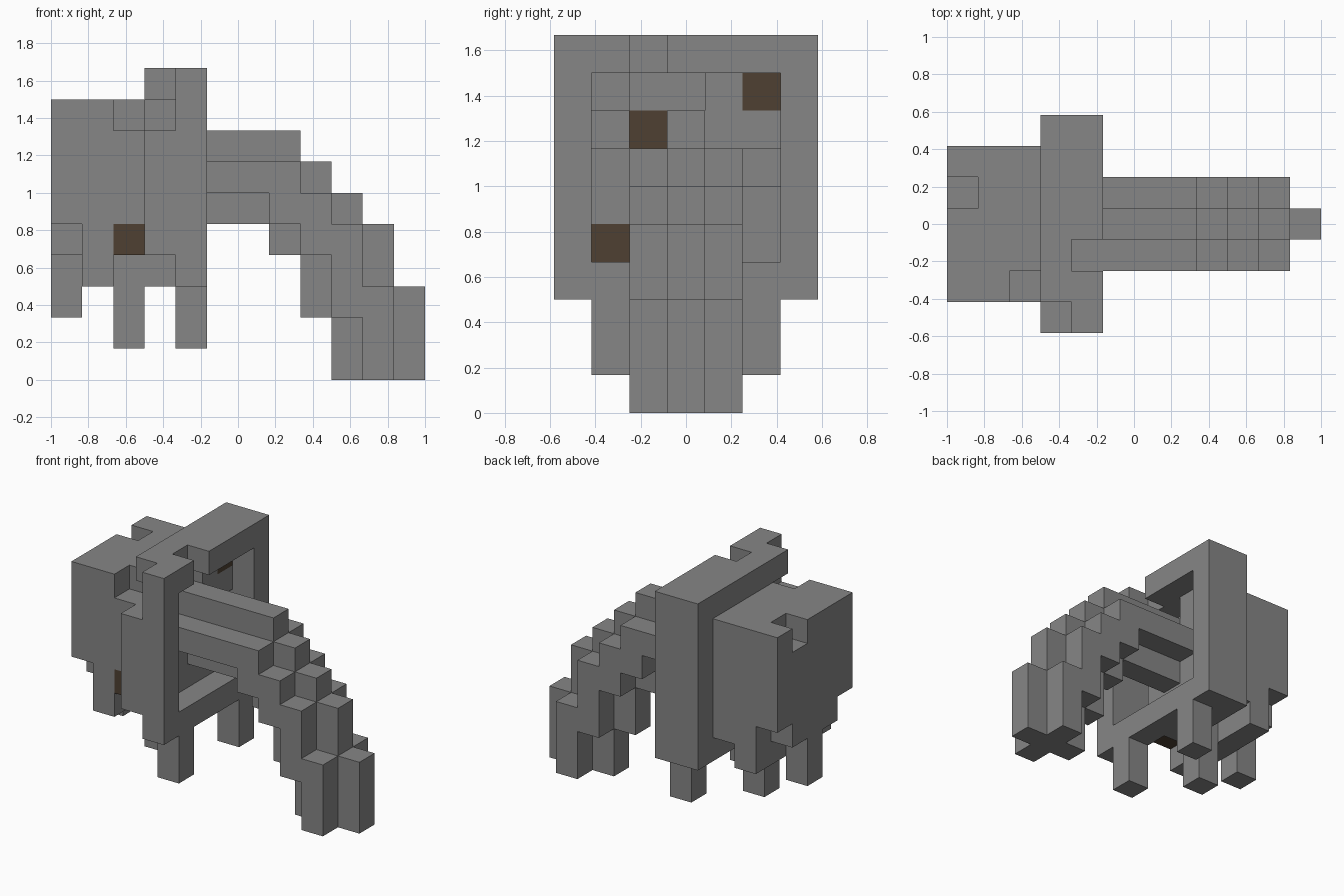
import bpy, bmesh
from mathutils import Vector

old = bpy.data.objects.get("Cube")
if old:
    bpy.data.objects.remove(old, do_unlink=True)

U = 1 / 6                            # size of one block
ORIGIN = Vector((-1, -3.5 * U, 0))   # corner of block (0, 0, 0)


def material(name, rgb):
    m = bpy.data.materials.new(name)
    m.use_nodes = True
    m.diffuse_color = (*rgb, 1)
    m.node_tree.nodes["Principled BSDF"].inputs["Base Color"].default_value = (*rgb, 1)
    return m


stone = material("stone_grey", (0.24, 0.24, 0.24))
earth = material("earth_brown", (0.077, 0.051, 0.032))


def box(x, y, z):
    """Blocks in inclusive ranges; a single number means one layer."""
    spans = [(r, r) if isinstance(r, int) else r for r in (x, y, z)]
    xs, ys, zs = [range(a, b + 1) for a, b in spans]
    return {(i, j, k) for i in xs for j in ys for k in zs}


# Body: a solid block with a stepped underside and chipped top corners
body = box((0, 2), (1, 5), (3, 8))
body -= box(2, 1, 8) | box(0, 4, 8) | box(2, (1, 5), 3)
for j, bottom in ((1, 5), (2, 4), (4, 4), (5, 5)):
    body -= box(0, j, (3, bottom - 1))

# Collar: a wide slab with a square opening on its +x side
collar = box((3, 4), (0, 6), (3, 9))
collar -= box(4, (1, 5), (4, 8))
collar -= box(3, 0, (8, 9)) | box(3, (0, 2), 3) | box(4, 2, 9)
# Pockets in the back of the opening
collar -= box(3, (1, 3), 8) | box(3, 2, 7) | box(3, 1, (4, 6)) | box(3, 5, 6)

# Brown blocks showing inside the opening
brown = box(3, 5, 8) | box(2, 2, 7) | box(2, 1, 4)
body -= brown
collar -= brown

# Trunk: a central ridge and two lower side ridges, arching to the ground
trunk = set()
for xs, low, high in (((4, 6), 5, 7), (7, 4, 7), (8, 2, 6), (9, 0, 5), (10, 0, 4), (11, 0, 2)):
    trunk |= box(xs, 3, (low, high))
for xs, low, high in (((4, 6), 6, 6), (7, 5, 6), (8, 4, 5), (9, 2, 4), (10, 0, 2)):
    for j in (2, 4):
        trunk |= box(xs, j, (low, high))

parts = {
    "body": (body, stone),
    "collar": (collar, stone),
    "inner_brown_blocks": (brown, earth),
    "trunk": (trunk, stone),
    "front_right_leg": (box(4, 1, (1, 2)), stone),
    "front_left_leg": (box(4, 5, (1, 2)), stone),
    "middle_leg": (box(2, 3, (1, 3)), stone),
    "tail_leg": (box(0, 3, 2), stone),
}
solid = set().union(*(cells for cells, _ in parts.values()))


def build(name, cells, mat):
    """Make one mesh from the exposed sides of a part's blocks."""
    bm = bmesh.new()
    for cell in sorted(cells):
        for axis in range(3):
            u, v = (axis + 1) % 3, (axis + 2) % 3
            for side in (0, 1):
                near = list(cell)
                near[axis] += 2 * side - 1
                if tuple(near) in solid:
                    continue
                loop = []
                for du, dv in ((0, 0), (1, 0), (1, 1), (0, 1)):
                    p = Vector(cell)
                    p[axis] += side
                    p[u] += du
                    p[v] += dv
                    loop.append(bm.verts.new(ORIGIN + p * U))
                bm.faces.new(loop if side else loop[::-1])
    bmesh.ops.remove_doubles(bm, verts=bm.verts[:], dist=0.001)
    # Merge coplanar squares into clean flat faces
    bmesh.ops.dissolve_limit(bm, angle_limit=0.01, verts=bm.verts[:], edges=bm.edges[:])
    mesh = bpy.data.meshes.new(name)
    bm.to_mesh(mesh)
    bm.free()
    mesh.materials.append(mat)
    bpy.context.collection.objects.link(bpy.data.objects.new(name, mesh))


for part, (blocks, mat) in parts.items():
    build(part, blocks, mat)
